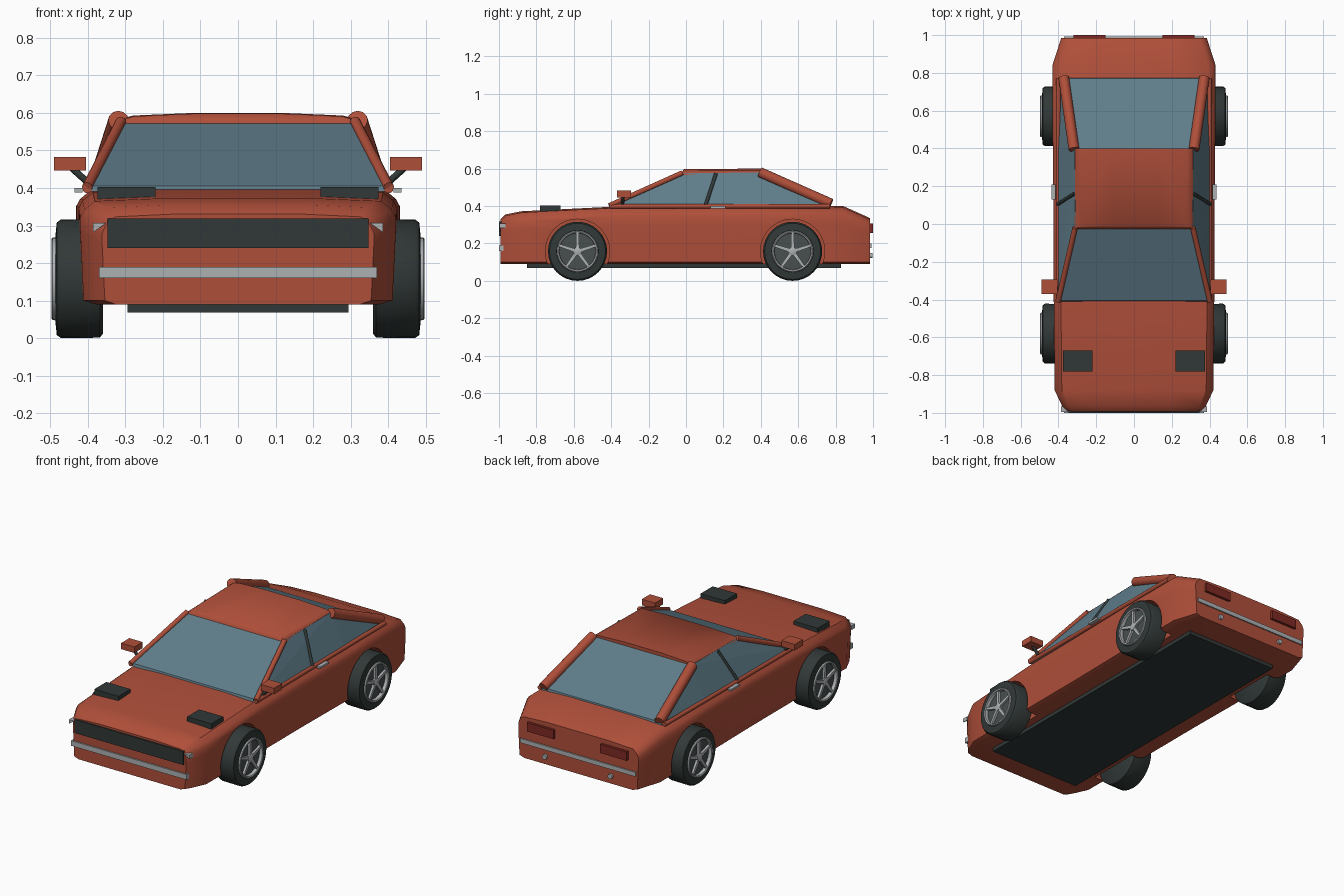
import bpy, bmesh, math
from mathutils import Vector, Matrix

if "Cube" in bpy.data.objects:
    bpy.data.objects.remove(bpy.data.objects["Cube"])


def material(name, rgb):
    m = bpy.data.materials.new(name)
    m.diffuse_color = (*rgb, 1)
    m.use_nodes = True
    m.node_tree.nodes["Principled BSDF"].inputs["Base Color"].default_value = m.diffuse_color
    return m


RED = material("red_paint", (0.43, 0.078, 0.042))
GLASS = material("tinted_glass", (0.114, 0.205, 0.255))
DARK = material("black_rubber", (0.030, 0.040, 0.038))
SILVER = material("silver", (0.42, 0.44, 0.45))
LAMP = material("dark_red_lamp", (0.21, 0.022, 0.016))
WELL = material("wheel_grey", (0.065, 0.078, 0.078))


def finish(name, bm, mat, angle=35):
    bmesh.ops.remove_doubles(bm, verts=bm.verts, dist=1e-5)
    bmesh.ops.recalc_face_normals(bm, faces=bm.faces)
    me = bpy.data.meshes.new(name)
    bm.to_mesh(me)
    bm.free()
    me.materials.append(mat)
    ob = bpy.data.objects.new(name, me)
    bpy.context.collection.objects.link(ob)
    if angle:
        smooth(ob, angle)
    return ob


def smooth(ob, angle):
    bpy.ops.object.select_all(action='DESELECT')
    ob.select_set(True)
    bpy.context.view_layer.objects.active = ob
    bpy.ops.object.shade_smooth_by_angle(angle=math.radians(angle))


def hull(name, pts, mat, angle=0):
    """Convex solid around a few points."""
    bm = bmesh.new()
    for p in pts:
        bm.verts.new(p)
    bmesh.ops.convex_hull(bm, input=bm.verts)
    bmesh.ops.dissolve_limit(bm, angle_limit=0.01, verts=bm.verts, edges=bm.edges)
    return finish(name, bm, mat, angle)


def box(name, x, y, z, mat):
    return hull(name, [(a, b, c) for a in x for b in y for c in z], mat)


def rod(name, a, b, r, mat, seg=12):
    a, b = Vector(a), Vector(b)
    d = b - a
    mtx = Matrix.Translation((a + b) / 2) @ d.to_track_quat('Z', 'Y').to_matrix().to_4x4()
    bm = bmesh.new()
    bmesh.ops.create_cone(bm, cap_ends=True, segments=seg, radius1=r, radius2=r,
                          depth=d.length, matrix=mtx)
    return finish(name, bm, mat, 40)


def lathe(name, profile, centre, side, mat, seg=32):
    """Spin (x, radius) points round the axle."""
    bm = bmesh.new()
    rings = []
    for x, r in profile:
        rings.append([bm.verts.new((side * x, centre[0] + r * math.sin(2 * math.pi * i / seg),
                                    centre[1] + r * math.cos(2 * math.pi * i / seg)))
                      for i in range(seg)])
    for p, q in zip(rings, rings[1:]):
        for i in range(seg):
            j = (i + 1) % seg
            bm.faces.new((p[i], p[j], q[j], q[i]))
    bmesh.ops.dissolve_degenerate(bm, dist=1e-6, edges=bm.edges)
    return finish(name, bm, mat, 40)


# Body shell: cross-sections lofted from nose to tail (y, half width, top height)
sections = [(-0.992, .362, .33), (-.965, .38, .355), (-.88, .42, .372), (-.4, .425, .396),
            (0, .425, .40), (.4, .43, .402), (.84, .432, .40), (.985, .385, .335)]
bm = bmesh.new()
loops = []
for y, w, zt in sections:
    half = [(w * .90, .09), (w * .98, .10), (w, .30 * zt / .4), (w, zt - .05),
            (w * .975, zt - .03), (w * .91, zt - .007), (w * .5, zt)]
    ring = half + [(-x, z) for x, z in reversed(half)]
    loops.append([bm.verts.new((x, y, z)) for x, z in ring])
for p, q in zip(loops, loops[1:]):
    for i in range(len(p)):
        j = (i + 1) % len(p)
        bm.faces.new((p[i], p[j], q[j], q[i]))
bm.faces.new(loops[0])
bm.faces.new(loops[-1])
body = finish("body", bm, RED, 0)

# Wheel wells cut out of the body
WHEELS = [("front", -.58), ("rear", .57)]
for end, y in WHEELS:
    for s in (-1, 1):
        cut = rod("well_cutter", (s * .34, y, .158), (s * .6, y, .158), .172, RED, 32)
        cut.hide_render = True
        mod = body.modifiers.new("well", 'BOOLEAN')
        mod.operation = 'DIFFERENCE'
        mod.solver = 'EXACT'
        mod.object = cut
        bpy.context.view_layer.objects.active = body
        bpy.ops.object.modifier_apply(modifier=mod.name)
        bpy.data.objects.remove(cut)
smooth(body, 35)

# Cabin glass and roof
M = (-1, 1)
hull("cabin_glass", [p for s in M for p in (
    (s * .402, -.41, .39), (s * .402, .40, .39), (s * .385, .775, .39),
    (s * .402, -.405, .405), (s * .402, .40, .405), (s * .38, .77, .408),
    (s * .31, -.02, .575), (s * .315, .40, .58))], GLASS)
hull("roof", [p for s in M for p in (
    (s * .315, -.03, .567), (s * .318, .40, .567), (s * .305, -.022, .582),
    (s * .31, .40, .585), (s * .28, -.012, .591), (s * .28, .40, .593),
    (s * .12, -.01, .598), (s * .12, .40, .60))], RED, 40)

# Underfloor, grille, bumpers
box("underfloor", (-.295, .295), (-.85, .83), (.068, .10), DARK)
box("grille", (-.348, .348), (-1.0, -.985), (.24, .318), DARK)
box("front_bumper", (-.37, .37), (-1.0, -.975), (.16, .19), SILVER)
box("rear_bumper", (-.37, .37), (.97, .992), (.175, .20), SILVER)

for s, side in ((-1, "left"), (1, "right")):
    # Pillars and window rails
    rod(side + "_front_pillar", (s * .402, -.41, .402), (s * .312, -.02, .577), .014, RED)
    rod(side + "_rear_pillar", (s * .318, .395, .58), (s * .372, .775, .412), .028, RED)
    rod(side + "_middle_pillar", (s * .402, .105, .405), (s * .315, .16, .572), .010, DARK)
    rod(side + "_window_sill", (s * .402, -.41, .398), (s * .40, .77, .40), .012, RED)
    # Mirror on its stalk
    box(side + "_mirror", (s * .405, s * .49), (-.37, -.295), (.447, .482), RED)
    rod(side + "_mirror_stalk", (s * .395, -.34, .41), (s * .445, -.335, .455), .009, DARK)
    # Bonnet vent, door handle, corner lamp
    box(side + "_bonnet_vent", (s * .22, s * .375), (-.78, -.67), (.37, .402), DARK)
    box(side + "_door_handle", (s * .415, s * .436), (.13, .21), (.388, .40), SILVER)
    hull(side + "_corner_lamp", [(s * x, y, z) for y in (-.996, -.965) for x, z in
                                 ((.352, .306), (.386, .306), (.386, .282))], SILVER)
    # Tail lamp and exhaust
    box(side + "_tail_lamp", (s * .15, s * .32), (.965, 1.0), (.257, .308), LAMP)
    rod(side + "_exhaust", (s * .21, .96, .135), (s * .21, .998, .135), .014, SILVER)

    # Wheels: tyre, recessed disc, rim ring, hub and five spokes
    for end, y in WHEELS:
        n = side + "_" + end
        c = (y, .158)
        lathe(n + "_tyre", [(.36, 0), (.36, .146), (.368, .157), (.472, .158), (.483, .15),
                            (.487, .112), (.474, .106), (.474, .09)], c, s, DARK)
        lathe(n + "_wheel_disc", [(.47, .108), (.476, .104), (.476, 0)], c, s, WELL)
        lathe(n + "_rim", [(.476, .112), (.494, .110), (.497, .106), (.494, .099),
                           (.476, .097)], c, s, SILVER)
        lathe(n + "_hub", [(.47, .022), (.490, .022), (.493, .016), (.493, 0)], c, s, SILVER, 16)
        for k in range(5):
            a = 2 * math.pi * k / 5
            d, t = (math.sin(a), math.cos(a)), (math.cos(a), -math.sin(a))
            hull(n + "_spoke_%d" % (k + 1),
                 [(s * x, c[0] + d[0] * r + t[0] * h, c[1] + d[1] * r + t[1] * h)
                  for x in (.472, .489) for r, w in ((.01, .010), (.102, .007)) for h in (-w, w)],
                 SILVER)
